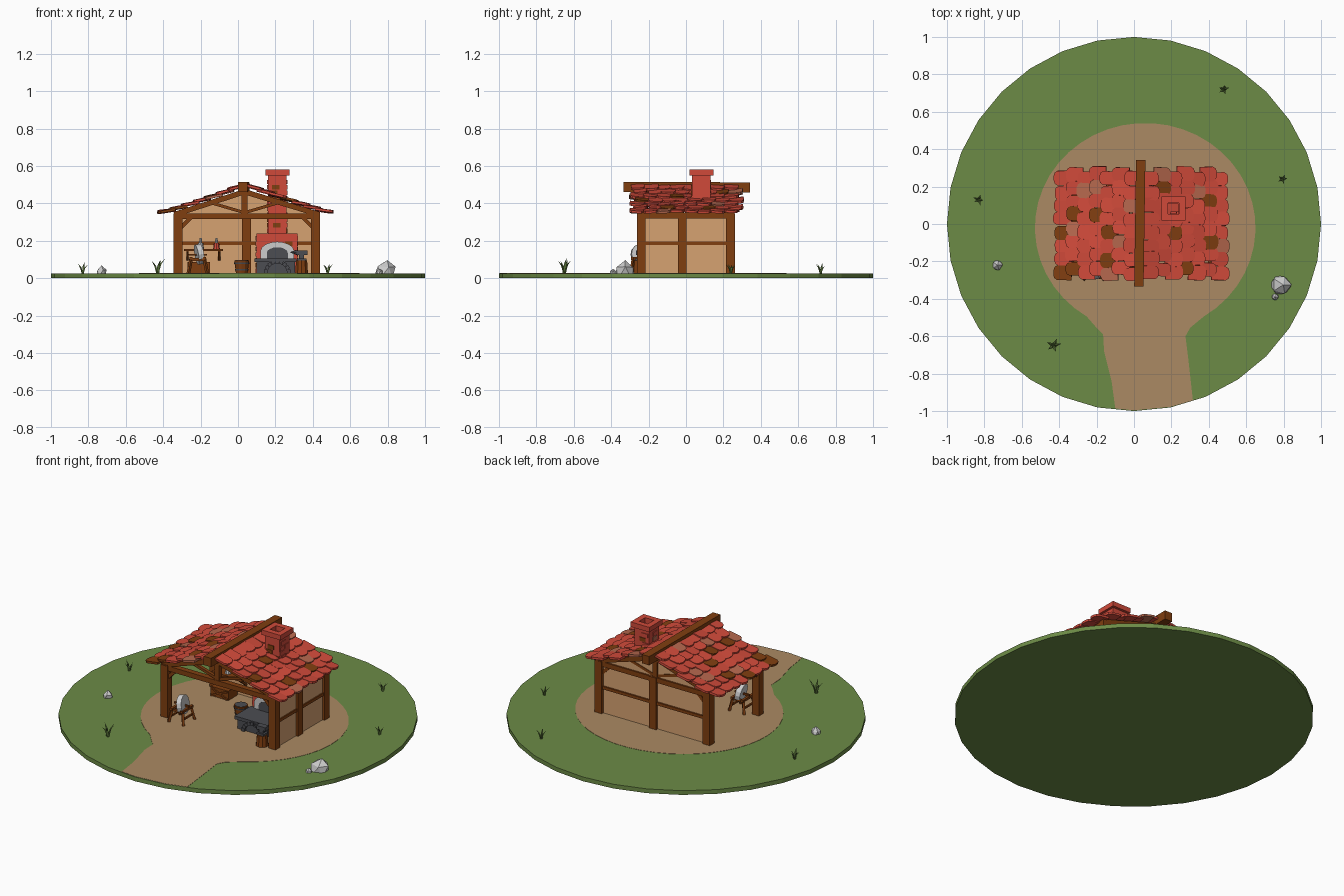
import bpy, bmesh, math, random
from mathutils import Matrix, Vector, Euler

if "Cube" in bpy.data.objects:
    bpy.data.objects.remove(bpy.data.objects["Cube"])
random.seed(7)
R = random.uniform

def material(name, r, g, b):
    m = bpy.data.materials.new(name)
    m.diffuse_color = [((c / 255 + 0.055) / 1.055) ** 2.4 for c in (r, g, b)] + [1]
    m.use_nodes = True
    m.node_tree.nodes["Principled BSDF"].inputs["Base Color"].default_value = m.diffuse_color
    return m

GRASS = material("grass_green", 108, 139, 70)
DIRT = material("dirt", 171, 138, 99)
WOOD = material("brown_wood", 128, 62, 16)
WALL = material("tan_plaster", 214, 162, 113)
RED = material("red_clay", 208, 74, 58)
CLAY = material("dull_clay", 182, 104, 78)
STONE = material("light_stone", 204, 204, 204)
IRON = material("dark_iron", 76, 77, 82)

def finish(name, bm, *mats):
    bmesh.ops.recalc_face_normals(bm, faces=bm.faces[:])
    me = bpy.data.meshes.new(name)
    bm.to_mesh(me)
    bm.free()
    for m in mats:
        me.materials.append(m)
    o = bpy.data.objects.new(name, me)
    bpy.context.collection.objects.link(o)
    return o

def paint(verts, mi):
    for v in verts:
        for f in v.link_faces:
            f.material_index = mi

def box(bm, lo, hi, mi=0):
    lo, hi = Vector(lo), Vector(hi)
    mat = Matrix.Translation((lo + hi) / 2) @ Matrix.Diagonal((*(hi - lo), 1))
    paint(bmesh.ops.create_cube(bm, size=1, matrix=mat)["verts"], mi)

def beam(bm, p, q, w, h, mi=0):
    p, q = Vector(p), Vector(q)
    rot = (q - p).to_track_quat('X', 'Z').to_matrix().to_4x4()
    mat = Matrix.Translation((p + q) / 2) @ rot @ Matrix.Diagonal(((q - p).length, w, h, 1))
    paint(bmesh.ops.create_cube(bm, size=1, matrix=mat)["verts"], mi)

def cone(bm, c, r1, r2, h, n=12, mi=0, rot=Matrix()):
    mat = Matrix.Translation(c) @ rot
    paint(bmesh.ops.create_cone(bm, cap_ends=True, segments=n, radius1=r1, radius2=r2,
                                depth=h, matrix=mat)["verts"], mi)

def prism(bm, pts, mat, depth, mi=0):
    lo = [bm.verts.new(mat @ Vector((x, y, 0))) for x, y in pts]
    hi = [bm.verts.new(mat @ Vector((x, y, depth))) for x, y in pts]
    bm.faces.new(lo[::-1])
    bm.faces.new(hi)
    for i in range(len(pts)):
        j = (i + 1) % len(pts)
        bm.faces.new((lo[i], lo[j], hi[j], hi[i]))
    paint(lo + hi, mi)

def upright(y):  # places an x-z profile, extruded towards the front
    return Matrix.Translation((0, y, 0)) @ Matrix.Rotation(math.pi / 2, 4, 'X')

G = 0.026  # ground level

# ground disc and dirt yard with path
bm = bmesh.new()
cone(bm, (0, 0, G / 2), 1, 1, G, 32)
finish("ground", bm, GRASS)
bm = bmesh.new()
yard = [(0.06 + 0.59 * math.cos(math.radians(a)), -0.02 + 0.56 * math.sin(math.radians(a)))
        for a in range(-58, 240, 8)]
yard += [(-0.2, -0.555), (-0.165, -0.59), (-0.16, -0.68), (-0.12, -0.84), (-0.1, -0.986), (0, -0.996),
         (0.195, -0.977), (0.315, -0.943), (0.29, -0.72), (0.275, -0.6), (0.3, -0.555)]
prism(bm, yard, Matrix.Translation((0, 0, 0.02)), 0.0075)
finish("dirt_yard", bm, DIRT)

# plaster walls: gabled back wall, right wall
bm = bmesh.new()
prism(bm, [(-0.32, G), (0.415, G), (0.415, 0.345), (0.04, 0.47), (-0.32, 0.345)], upright(0.245), 0.02)
box(bm, (0.405, -0.23, G), (0.425, 0.24, 0.345))
finish("walls", bm, WALL)

# timber frame
bm = bmesh.new()
for x, y in ((-0.32, -0.24), (0.415, -0.24), (-0.32, 0.238), (0.415, 0.238), (0.045, 0.238), (0.415, -0.02)):
    box(bm, (x - 0.024, y - 0.023, G), (x + 0.024, y + 0.023, 0.345))
beam(bm, (-0.32, 0.238, 0.186), (0.415, 0.238, 0.186), 0.034, 0.018)
beam(bm, (0.415, -0.24, 0.186), (0.415, 0.238, 0.186), 0.034, 0.018)
for x in (-0.32, 0.415):
    beam(bm, (x, -0.26, 0.335), (x, 0.26, 0.335), 0.04, 0.03)
for y in (-0.24, 0.238):
    beam(bm, (-0.34, y, 0.33), (0.435, y, 0.33), 0.035, 0.03)
    beam(bm, (0.035, y, 0.33), (0.035, y, 0.47), 0.03, 0.03)
    for s, e in ((-1, -0.32), (1, 0.415)):
        beam(bm, (e + s * 0.02, y, 0.34), (0.035, y, 0.462), 0.035, 0.028)
        beam(bm, (0.035, y, 0.35), (0.035 + s * 0.17, y, 0.4), 0.02, 0.016)
        beam(bm, (e, y, 0.255), (e - s * 0.07, y, 0.325), 0.022, 0.02)
beam(bm, (-0.32, -0.24, 0.255), (-0.32, -0.17, 0.325), 0.022, 0.02)
finish("timber_frame", bm, WOOD)
bm = bmesh.new()
beam(bm, (0.026, -0.335, 0.488), (0.036, 0.342, 0.485), 0.05, 0.054)
finish("ridge_beam", bm, WOOD)

# roof tiles: rounded slabs laid in overlapping rows on a gently sagging slope
def slope(u):
    return 0.49 - 0.4 * u + 0.14 * u * u

bm = bmesh.new()
for s in (-1, 1):
    for row in range(7):
        shift = 0.012 if row % 2 else -0.012
        for col in range(8):
            u0, u1 = row * 0.062, row * 0.062 + 0.095 + R(-0.006, 0.004)
            y = -0.25 + col * 0.0722 + shift + R(-0.005, 0.005)
            p = Vector((0.04 + s * u0, y, slope(u0) + R(-0.003, 0.003)))
            q = Vector((0.04 + s * u1, y + R(-0.006, 0.006), slope(u1) + 0.012 + R(-0.003, 0.004)))
            X = (q - p).normalized()
            Y = Vector((0, s, R(-0.1, 0.1)))
            Z = X.cross(Y).normalized()
            Y = Z.cross(X)
            mat = Matrix.Translation(p) @ Matrix((X, Y, Z)).transposed().to_4x4()
            L, w = (q - p).length, R(0.035, 0.041)
            prof = [(0, -w), (L - 0.02, -w), (L - 0.006, -w * 0.75), (L, -w * 0.3),
                    (L, w * 0.3), (L - 0.006, w * 0.75), (L - 0.02, w), (0, w)]
            k = random.random()
            prism(bm, prof, mat, 0.013, 0 if k < 0.8 else 1 if k < 0.92 else 2)
finish("roof_tiles", bm, RED, CLAY, WOOD)

# brick forge and chimney: solid base, hollow stack and cap
def tube(bm, x0, x1, y0, y1, z0, z1, t):
    box(bm, (x0, y0, z0), (x1, y0 + t, z1))
    box(bm, (x0, y1 - t, z0), (x1, y1, z1))
    box(bm, (x0, y0 + t, z0), (x0 + t, y1 - t, z1))
    box(bm, (x1 - t, y0 + t, z0), (x1, y1 - t, z1))

def bricks(bm, x0, x1, y0, y1, z0, z1):
    z = z0
    while z + 0.025 < z1:
        for side in range(4):
            along = (x0, x1) if side < 2 else (y0, y1)
            a = along[0] + R(0, 0.03)
            while a + 0.04 < along[1]:
                if random.random() < 0.6:
                    f = (y0, y1, x0, x1)[side]
                    lo, hi = (a, f - 0.004), (a + 0.04, f + 0.004)
                    if side > 1:
                        lo, hi = lo[::-1], hi[::-1]
                    box(bm, (*lo, z + 0.002), (*hi, z + 0.025), random.choice((0, 0, 0, 1, 2)))
                a += 0.045
        z += 0.029

bm = bmesh.new()
box(bm, (0.098, 0, G), (0.318, 0.2, 0.24))
bricks(bm, 0.098, 0.318, 0, 0.2, G, 0.24)
tube(bm, 0.16, 0.26, 0.032, 0.13, 0.24, 0.55, 0.022)
bricks(bm, 0.16, 0.26, 0.032, 0.13, 0.24, 0.55)
tube(bm, 0.147, 0.275, 0.02, 0.146, 0.55, 0.58, 0.034)
finish("brick_chimney", bm, RED, CLAY, WOOD)

# stone arch with the dark fire opening
def arc(cx, cz, r, h, n=8):
    pts = [(cx + r * math.cos(math.pi * i / n), cz + h * math.sin(math.pi * i / n)) for i in range(n + 1)]
    return [(cx + r, G)] + pts + [(cx - r, G)]

bm = bmesh.new()
prism(bm, arc(0.21, 0.145, 0.09, 0.05), upright(0), 0.015, 0)
prism(bm, arc(0.21, 0.135, 0.056, 0.03), upright(0), 0.019, 1)
finish("fire_opening", bm, STONE, IRON)

# iron hearth bench with an arched front
bm = bmesh.new()
box(bm, (0.1, -0.15, G), (0.305, 0, 0.085))
box(bm, (0.088, -0.16, 0.085), (0.312, 0, 0.105))
for i in range(9):
    a = math.pi * (i + 0.5) / 9
    d = Vector((math.cos(a), 0, math.sin(a)))
    c = Vector((0.21, -0.157, G))
    beam(bm, c + d * 0.052, c + d * 0.072, 0.018, 0.019)
finish("hearth_bench", bm, IRON)

# anvil on a stump
bm = bmesh.new()
cone(bm, (0.34, -0.25, 0.06), 0.036, 0.031, 0.068, 10)
finish("anvil_stump", bm, WOOD)
bm = bmesh.new()
box(bm, (0.315, -0.272, 0.094), (0.365, -0.228, 0.106))
box(bm, (0.327, -0.262, 0.106), (0.353, -0.238, 0.125))
box(bm, (0.312, -0.268, 0.125), (0.372, -0.232, 0.148))
cone(bm, (0.297, -0.25, 0.138), 0.014, 0.002, 0.032, 8, 0, Matrix.Rotation(-math.pi / 2, 4, 'Y'))
finish("anvil", bm, IRON)

# bucket with hoops
bm = bmesh.new()
cone(bm, (0.02, 0, 0.06), 0.031, 0.04, 0.068, 12)
cone(bm, (0.02, 0, 0.0945), 0.034, 0.034, 0.003, 12, 1)
for z, r in ((0.045, 0.036), (0.08, 0.041)):
    cone(bm, (0.02, 0, z), r, r + 0.001, 0.008, 12, 1)
finish("bucket", bm, WOOD, IRON)

# grinding stool with a stone wheel
bm = bmesh.new()
SX, SY = -0.215, -0.24
for sx in (-1, 1):
    beam(bm, (SX + sx * 0.035, SY - 0.055, 0.105), (SX + sx * 0.035, SY + 0.055, 0.105), 0.016, 0.014)
    beam(bm, (SX + sx * 0.042, SY - 0.05, 0.06), (SX + sx * 0.042, SY + 0.05, 0.06), 0.01, 0.01)
    for sy in (-1, 1):
        beam(bm, (SX + sx * 0.035, SY + sy * 0.04, 0.105), (SX + sx * 0.05, SY + sy * 0.055, G), 0.014, 0.014)
        beam(bm, (SX - 0.04, SY + sy * 0.04, 0.1), (SX + 0.04, SY + sy * 0.04, 0.1), 0.014, 0.014)
beam(bm, (SX - 0.05, SY, 0.125), (SX + 0.05, SY, 0.125), 0.01, 0.01)
finish("grinding_stool", bm, WOOD)
bm = bmesh.new()
cone(bm, (SX + 0.008, SY, 0.128), 0.055, 0.055, 0.03, 14, 0, Euler((0, math.radians(80), 0.2)).to_matrix().to_4x4())
finish("grinding_wheel", bm, STONE)

# wall shelf with bottles, and a crate below
bm = bmesh.new()
box(bm, (-0.29, 0.155, 0.145), (-0.08, 0.225, 0.157))
for x in (-0.27, -0.1):
    beam(bm, (x, 0.165, 0.145), (x, 0.222, 0.1), 0.012, 0.012)
box(bm, (-0.27, 0.12, G), (-0.15, 0.21, 0.085))
for x0, x1 in ((-0.265, -0.155), (-0.155, -0.265)):
    beam(bm, (x0, 0.118, 0.032), (x1, 0.118, 0.08), 0.012, 0.01)
finish("shelf_and_crate", bm, WOOD)
bm = bmesh.new()
for x, mi in ((-0.115, 0), (-0.2, 1)):
    cone(bm, (x, 0.19, 0.172), 0.018, 0.014, 0.03, 8, mi)
    cone(bm, (x, 0.19, 0.2), 0.008, 0.006, 0.03, 8, 1)
finish("bottles", bm, RED, STONE)

# rocks
def rock(name, x, y, r, h, lean=0):
    bm = bmesh.new()
    vs = bmesh.ops.create_icosphere(bm, subdivisions=1, radius=1)["verts"]
    for v in vs:
        v.co *= R(0.85, 1.12)
        z = max(v.co.z, -0.3)
        v.co = Vector((x + v.co.x * r + lean * z, y + v.co.y * r, G + z * h))
    finish(name, bm, STONE)

rock("large_rock", 0.785, -0.325, 0.058, 0.08, 0.015)
rock("small_rock", 0.755, -0.39, 0.02, 0.028)
rock("left_rock", -0.73, -0.22, 0.029, 0.038)

# grass tufts: curved tapering blades
bm = bmesh.new()
for x, y, h in ((-0.83, 0.13, 0.06), (-0.43, -0.65, 0.085), (0.48, 0.72, 0.058), (0.795, 0.24, 0.055)):
    for i in range(5):
        a = i * 2.5 + R(-0.3, 0.3)
        d, t = Vector((math.cos(a), math.sin(a), 0)), Vector((-math.sin(a), math.cos(a), 0)) * h * 0.09
        k = h * R(0.7, 1.0)
        b = Vector((x, y, G)) + d * 0.004
        m, e = b + d * k * 0.18 + Vector((0, 0, k * 0.6)), b + d * k * 0.5 + Vector((0, 0, k))
        v = [bm.verts.new(p) for p in (b - t, b + t, m + t, m - t, e, b - d * 0.006, m - d * 0.006)]
        for ids in ((0, 1, 2, 3), (3, 2, 4), (1, 5, 6, 2), (5, 0, 3, 6), (2, 6, 4), (6, 3, 4)):
            bm.faces.new([v[j] for j in ids])
finish("grass_tufts", bm, GRASS)
